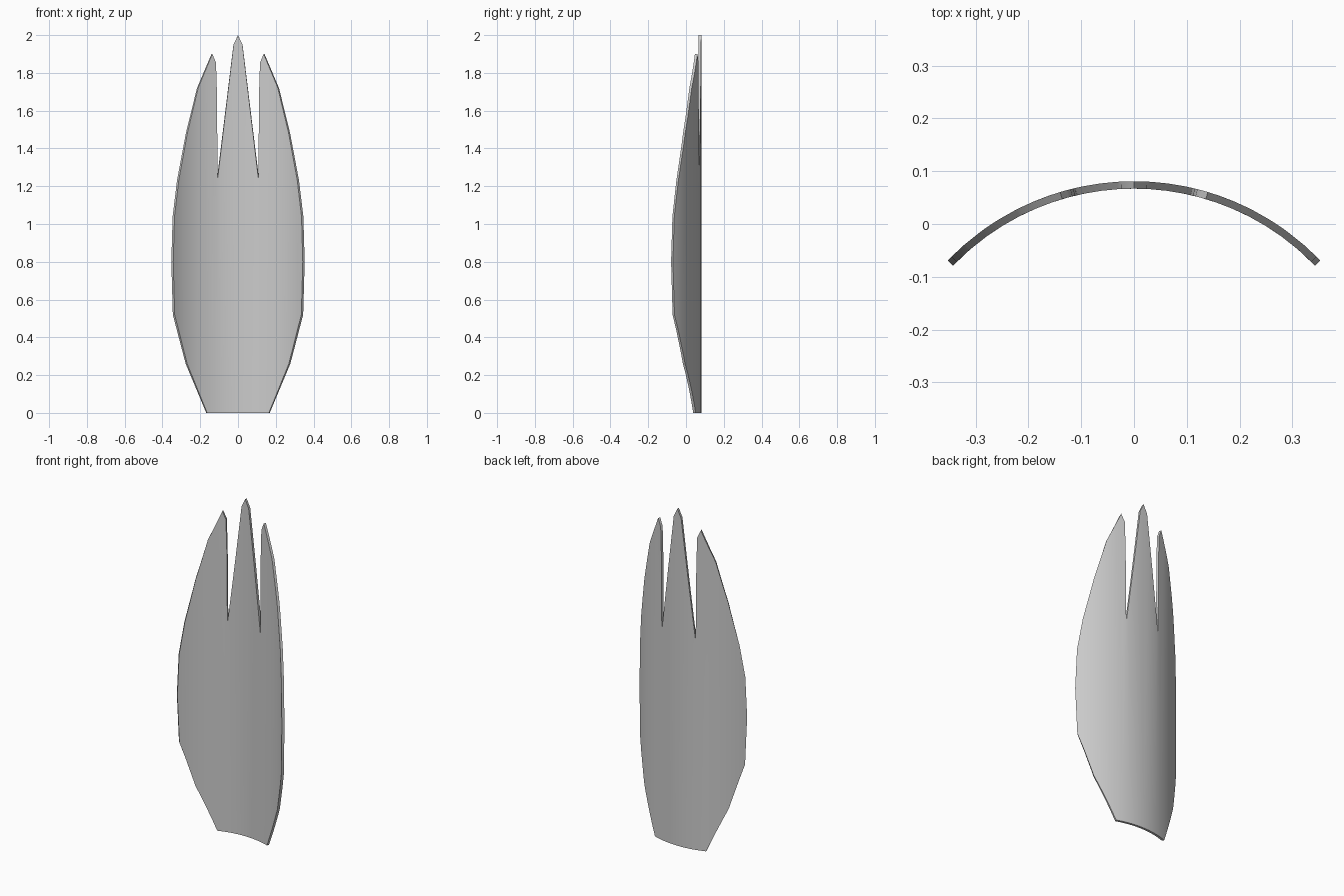
import bpy, bmesh, math
from mathutils import Vector

cube = bpy.data.objects.get("Cube")
if cube:
    bpy.data.objects.remove(cube, do_unlink=True)

RADIUS = 0.49      # outer bend radius
TOP_Y = 0.081      # crown of the bend
THICK = 0.014

# Right half of the flat outline (x, z), from the base up to the middle tip
HALF = [(0.168, 0.0), (0.277, 0.26), (0.345, 0.52), (0.353, 0.80), (0.346, 1.04),
        (0.323, 1.23), (0.276, 1.48), (0.217, 1.72), (0.140, 1.90), (0.120, 1.855),
        (0.115, 1.70), (0.111, 1.24), (0.024, 1.95)]
outline = HALF + [(0.0, 2.0)] + [(-x, z) for x, z in reversed(HALF)]

# Flat pronged blade, cut into narrow vertical strips
bm = bmesh.new()
bm.faces.new([bm.verts.new((x, 0, z)) for x, z in outline])
for i in range(-10, 11):
    bmesh.ops.bisect_plane(bm, geom=bm.verts[:] + bm.edges[:] + bm.faces[:],
                           plane_co=(i * 0.032, 0, 0), plane_no=(1, 0, 0))
bmesh.ops.triangulate(bm, faces=bm.faces[:])


def bend(x, depth):
    """Offset from the flat sheet onto the arc, depth measured towards the axis."""
    a = math.asin(x / RADIUS)
    r = RADIUS - depth
    return r * math.sin(a), TOP_Y - RADIUS + r * math.cos(a)


# Thicken towards the front and bend both skins about one axis
front = bmesh.ops.extrude_face_region(bm, geom=bm.faces[:], use_keep_orig=True)
inner = {g for g in front["geom"] if isinstance(g, bmesh.types.BMVert)}
for v in bm.verts:
    x, y = bend(v.co.x, THICK if v in inner else 0.0)
    v.co = Vector((x, y, v.co.z))
bmesh.ops.recalc_face_normals(bm, faces=bm.faces[:])

mesh = bpy.data.meshes.new("pronged_blade")
bm.to_mesh(mesh)
bm.free()
blade = bpy.data.objects.new("pronged_blade", mesh)
bpy.context.collection.objects.link(blade)

# Plain grey material
mat = bpy.data.materials.new("light grey")
mat.use_nodes = True
colour = (0.6, 0.6, 0.6, 1)
mat.diffuse_color = colour
mat.node_tree.nodes["Principled BSDF"].inputs["Base Color"].default_value = colour
mesh.materials.append(mat)

# Smooth curved skins, crisp rim
bpy.ops.object.select_all(action="DESELECT")
blade.select_set(True)
bpy.context.view_layer.objects.active = blade
bpy.ops.object.shade_smooth_by_angle(angle=math.radians(30))
